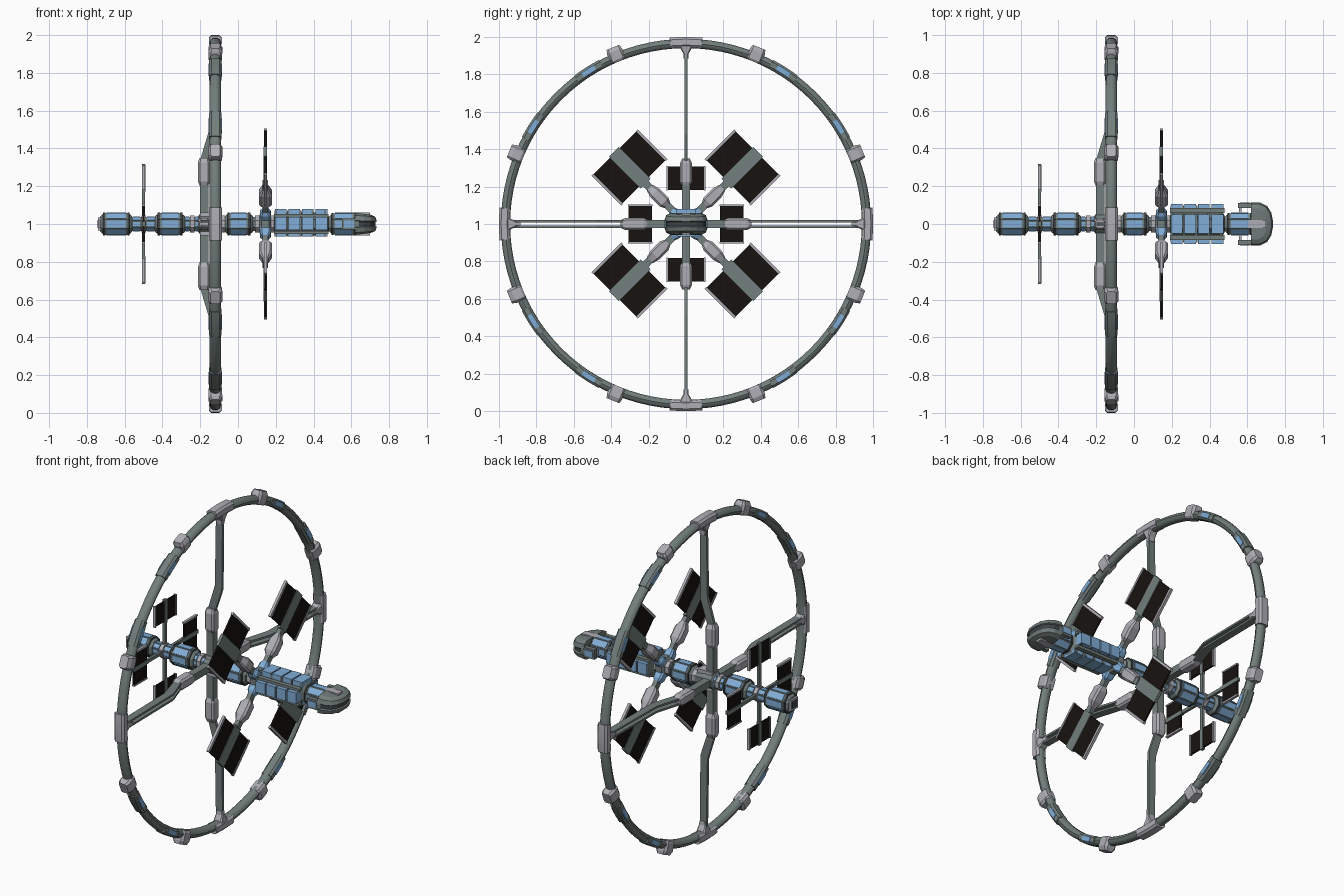
import bpy, bmesh
from math import pi, sin, cos, radians
from mathutils import Matrix, Vector

if "Cube" in bpy.data.objects:
    bpy.data.objects.remove(bpy.data.objects["Cube"])


def material(name, rgb):
    m = bpy.data.materials.new(name)
    m.diffuse_color = (*rgb, 1)
    m.use_nodes = True
    m.node_tree.nodes["Principled BSDF"].inputs["Base Color"].default_value = m.diffuse_color
    return m


GREEN = material("hull_green_grey", (0.17, 0.21, 0.20))
LIGHT = material("light_grey", (0.42, 0.42, 0.46))
BLUE = material("panel_blue", (0.22, 0.42, 0.68))
BLACK = material("solar_black", (0.008, 0.006, 0.005))
DARK = material("dark_recess", (0.05, 0.06, 0.065))


# Core helper: skin a list of point rings; coordinates are relative to the station
# axis (x axis at z = 1); turn rotates about that axis, up towards +y.
def loft(name, rings, mat, turn=0, closed=False):
    rot = Matrix.Translation((0, 0, 1)) @ Matrix.Rotation(-radians(turn), 4, 'X')
    bm = bmesh.new()
    rows = [[bm.verts.new(rot @ Vector(p)) for p in r] for r in rings]
    n = len(rows[0])
    for i in range(len(rows) - (0 if closed else 1)):
        a, b = rows[i], rows[(i + 1) % len(rows)]
        for j in range(n):
            k = (j + 1) % n
            bm.faces.new((a[j], a[k], b[k], b[j]))
    if not closed:
        bm.faces.new(rows[0])
        bm.faces.new(rows[-1])
    bmesh.ops.recalc_face_normals(bm, faces=bm.faces)
    me = bpy.data.meshes.new(name)
    bm.to_mesh(me)
    bm.free()
    me.materials.append(mat)
    ob = bpy.data.objects.new(name, me)
    bpy.context.collection.objects.link(ob)
    return ob


def box(name, x, y, z, mat, turn=0):
    return loft(name, [[(x[0], y[0], h), (x[1], y[0], h), (x[1], y[1], h), (x[0], y[1], h)]
                       for h in z], mat, turn)


def prism(name, xz, y, mat, turn=0):
    return loft(name, [[(px, s, pz) for px, pz in xz] for s in y], mat, turn)


def revolve(name, profile, mat, n=8):
    k = 1 / cos(pi / n)
    return loft(name, [[(x, r * k * sin((j + .5) * 2 * pi / n), r * k * cos((j + .5) * 2 * pi / n))
                        for j in range(n)] for x, r in profile], mat)


def pod(name, cx, sections, mat, turn):
    # chamfered box along z, sections are (z, half x, half y)
    rings = []
    for z, a, b in sections:
        c = 0.35 * min(a, b)
        rings.append([(cx + x, y, z) for x, y in (
            (a, b - c), (a - c, b), (c - a, b), (-a, b - c),
            (-a, c - b), (c - a, -b), (a - c, -b), (a, c - b))])
    return loft(name, rings, mat, turn)


def arc(name, section, a0, a1, n, mat, closed=False):
    # sweep an (x, radius) section around the station axis
    steps = n if closed else n + 1
    angs = [radians(a0 + (a1 - a0) * i / n) for i in range(steps)]
    return loft(name, [[(x, r * sin(a), r * cos(a)) for x, r in section] for a in angs],
                mat, 0, closed)


def rect(x0, x1, r0, r1, c):
    return [(x0 + c, r0), (x1 - c, r0), (x1, r0 + c), (x1, r1 - c),
            (x1 - c, r1), (x0 + c, r1), (x0, r1 - c), (x0, r0 + c)]


# Habitat ring
RX = -0.12
tube = [(RX + .03 * cos(i * pi / 5), .965 + .026 * sin(i * pi / 5)) for i in range(10)]
ring = arc("habitat_ring", tube, 0, 360, 96, GREEN, True)
bpy.context.view_layer.objects.active = ring
ring.select_set(True)
bpy.ops.object.shade_smooth_by_angle(angle=radians(40))
for q in range(4):
    # spoke junction collars and gussets
    arc("ring_junction", rect(RX - .034, RX + .034, .944, 1.0, .012), q * 90 - 5, q * 90 + 5, 6, LIGHT)
    pod("junction_gusset", RX, [(.885, .02, .012), (.91, .024, .014), (.955, .03, .04)], LIGHT, q * 90)
for q in range(8):
    # clamps between the junctions
    m = 22.5 + 45 * q
    pod("ring_clamp", RX, [(.94, .026, .037), (.952, .035, .043), (1.0, .037, .043),
                           (1.022, .026, .036)], LIGHT, m)
for q in range(4):
    for m in (32.5, 57.5):
        # window sections
        a = q * 90 + m
        arc("window_frame", rect(RX - .033, RX + .033, .941, .993, .012), a - 4.5, a + 4.5, 5, GREEN)
        for s in (-1, 1):
            arc("ring_window", rect(RX + s * .031 - .005, RX + s * .031 + .005, .952, .984, .002),
                a - 2.3, a + 2.3, 4, BLUE)

# Spokes: hub beams, pods and bent struts
bend = [(-.2, .3), (-.2, .34), (-.152, .5), (-.145, .92), (-.1, .92), (-.105, .48), (-.155, .33), (-.155, .3)]
for q in range(4):
    t = q * 90
    box("hub_beam", (-.2, -.155), (-.022, .022), (.03, .23), GREEN, t)
    pod("spoke_pod", -.18, [(.195, .02, .018), (.225, .032, .032), (.325, .032, .032),
                            (.35, .024, .02)], LIGHT, t)
    if q % 2:
        for s in (-1, 1):
            prism("double_spoke", bend, (s * .009, s * .021), GREEN, t)
    else:
        prism("single_spoke", bend, (-.009, .009), GREEN, t)


# Core modules: octagonal body with a blue plate on each flat
def module(x0, x1, r):
    c = .02
    revolve("module_body", [(x0, r - .018), (x0 + c, r), (x1 - c, r), (x1, r - .018)], GREEN)
    w = r * .4142 - .005
    xm = x0 + c + .014, x1 - c - .014
    for k in range(8):
        box("module_plate", xm, (-w, w), (r - .01, r + .004), BLUE, k * 45)
    for x in (x0 + c, x1 - c):
        revolve("module_rim", [(x - .006, r + .002), (x + .006, r + .002)], DARK)


def neck(x0, x1, r=.036):
    revolve("neck", [(x0, r), (x1, r)], GREEN)
    mid = (x0 + x1) / 2
    revolve("neck_collar", [(mid - .012, r + .008), (mid + .012, r + .008)], LIGHT)
    for k in range(8):
        for a, b in ((x0 + .008, mid - .018), (mid + .018, x1 - .008)):
            if b - a > .01:
                box("neck_plate", (a, b), (-.011, .011), (r - .01, r + .004), BLUE, k * 45)


for a, b, r in ((-.73, -.56, .058), (-.44, -.28, .058), (-.07, .08, .058), (.48, .64, .056)):
    module(a, b, r)
for a, b in ((-.565, -.435), (-.285, -.2), (-.1, -.06), (.075, .13), (.16, .2)):
    neck(a, b)
revolve("spoke_hub", [(-.215, .035), (-.205, .05), (-.15, .05), (-.09, .044), (-.085, .036)], GREEN)
box("hub_block", (-.2, -.1), (-.03, .03), (-.06, .06), LIGHT)
box("docking_port", (-.742, -.72), (-.034, .034), (-.034, .034), LIGHT)
box("docking_hatch", (-.744, -.735), (-.022, .022), (-.022, .022), DARK)
revolve("array_hub", [(.115, .045), (.125, .06), (.165, .06), (.175, .045)], GREEN)

# Cargo section: four bays of containers around a core
revolve("cargo_core", [(.19, .045), (.2, .06), (.47, .06), (.48, .045)], GREEN)
for x in (.2, .265, .33, .395, .46):
    box("cargo_rib", (x - .006, x + .006), (-.098, .098), (-.035, .035), GREEN)
    box("cargo_rib_upright", (x - .006, x + .006), (-.05, .05), (-.065, .072), GREEN)
for i in range(4):
    x = .195 + .0715 * i, .258 + .0715 * i
    pieces = [("roof_container", (-.05, .05), (.04, .08)), ("belly_container", (-.045, .045), (-.066, -.04))]
    for s in (-1, 1):
        pieces.append(("side_container", (s * .06, s * .107), (-.032, .036)))
    for name, y, z in pieces:
        box(name, x, y, z, BLUE)
for s in (-1, 1):
    for z in (-.045, .045):
        box("cargo_rail", (.19, .48), (s * .058, s * .085), (z - .008, z + .008), GREEN)

# Command head: rounded cap with a recessed slot and two rear prongs
cap = [(.62, .115), (.67, .113), (.705, .095), (.727, .06), (.735, .02)]
outline = cap + [(x, -y) for x, y in reversed(cap)]
layers = ((-.058, .72), (-.046, .93), (-.018, 1), (-.012, .9), (.012, .9), (.018, 1), (.046, .93), (.06, .72))
loft("command_head", [[(.62 + (x - .62) * k, y * k, z * (1 - (x - .62) * 1.6)) for x, y in outline]
                      for z, k in layers], GREEN)
loft("head_slot", [[(.62 + (x - .62) * .93, y * .93, z) for x, y in outline] for z in (-.011, .011)], DARK)
for s in (-1, 1):
    box("head_prong", (.55, .64), (s * .084, s * .11), (-.03, .03), GREEN)
    box("prong_plate", (.56, .615), (s * .1, s * .114), (-.018, .018), BLUE)
    box("prong_bridge", (.555, .57), (s * .05, s * .09), (-.014, .014), LIGHT)
    box("head_spine", (.6, .7), (-.022, .022), (s * .04, s * .06), LIGHT)


# Solar wings: two cells beside a beam, with light edge strips
def wing(x, u0, u1, v, beam, strip, t):
    for s in (-1, 1):
        box("solar_cell", (x - .005, x + .005), (s * beam * .8, s * (v - strip)), (u0 + .003, u1 - .003), BLACK, t)
        box("wing_edge", (x - .008, x + .008), (s * (v - strip), s * v), (u0, u1), LIGHT, t)
    box("wing_beam", (x - .009, x + .009), (-beam, beam), (u0 - .01, u1 + .005), GREEN, t)


for q in range(4):
    t = 45 + 90 * q
    wing(.145, .315, .54, .175, .036, .014, t)
    box("wing_arm", (.131, .159), (-.02, .02), (.04, .31), GREEN, t)
    pod("wing_root", .145, [(.05, .03, .03), (.085, .028, .028), (.105, .016, .018)], BLUE, t)
    pod("wing_pod", .145, [(.14, .02, .02), (.165, .035, .033), (.235, .035, .033),
                           (.275, .016, .022)], LIGHT, t)
    wing(-.5, .18, .31, .105, .012, .009, 90 * q)
    box("rear_wing_arm", (-.508, -.492), (-.01, .01), (.03, .318), GREEN, 90 * q)
